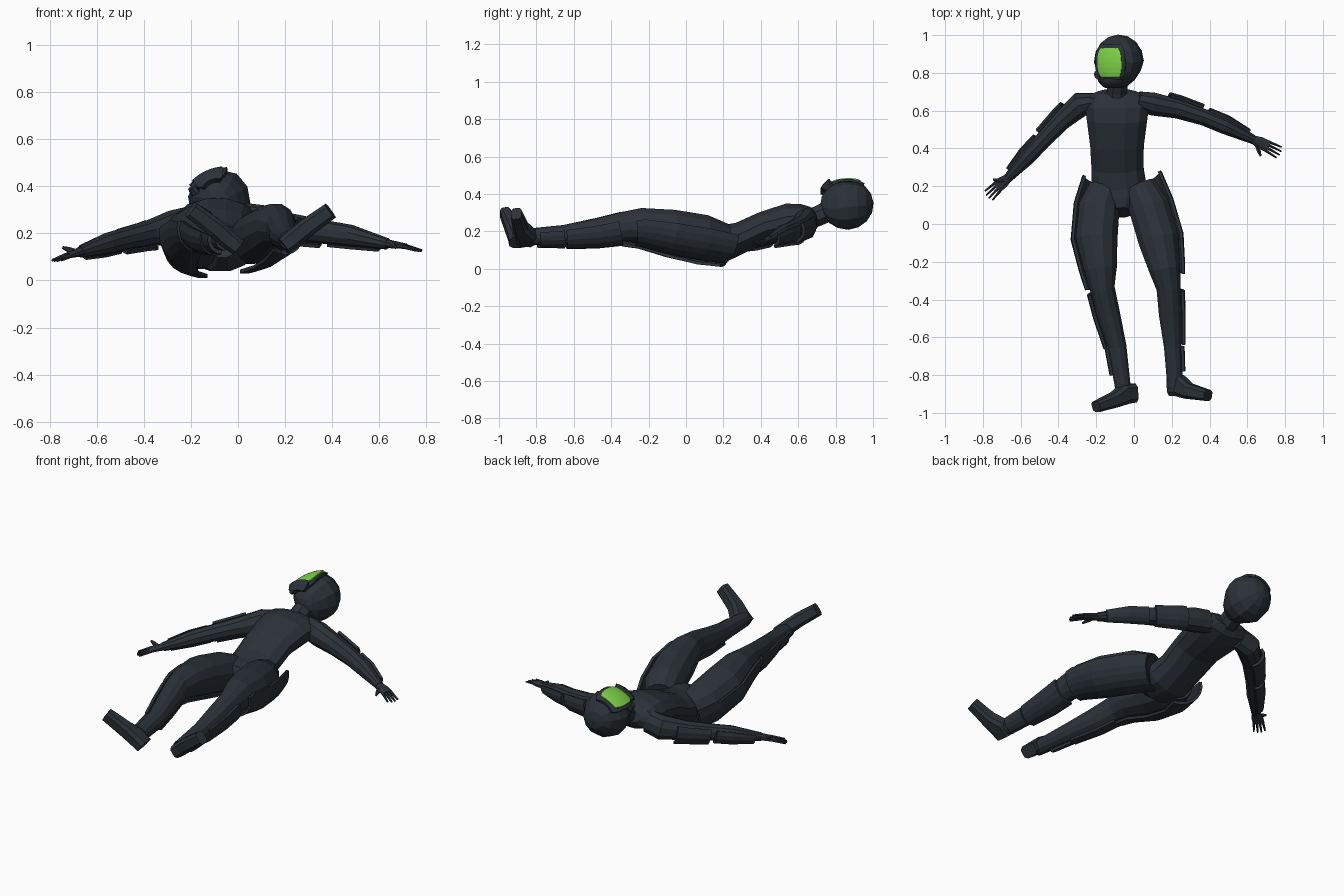
import bpy, bmesh, math
from mathutils import Vector as V

if "Cube" in bpy.data.objects:
    bpy.data.objects.remove(bpy.data.objects["Cube"])


def material(name, col):
    m = bpy.data.materials.new(name)
    m.diffuse_color = (*col, 1)
    m.use_nodes = True
    m.node_tree.nodes["Principled BSDF"].inputs["Base Color"].default_value = m.diffuse_color
    return m


DARK = material("dark_suit", (0.024, 0.032, 0.040))
GREEN = material("green_visor", (0.21, 0.66, 0.065))


def finish(name, bm, mat):
    bmesh.ops.recalc_face_normals(bm, faces=bm.faces)
    me = bpy.data.meshes.new(name)
    bm.to_mesh(me)
    bm.free()
    me.materials.append(mat)
    ob = bpy.data.objects.new(name, me)
    bpy.context.collection.objects.link(ob)
    return ob


def loft(name, pts, sides=10, arc=None, side=1, grow=0.0, up=(0, 0, 1), power=1.0):
    """Loft rings (x, y, z, half width, half height); arc in degrees gives an open shell."""
    bm = bmesh.new()
    rings = []
    cs = [V(p[:3]) for p in pts]
    n = sides
    for i, p in enumerate(pts):
        t = (cs[min(i + 1, len(cs) - 1)] - cs[max(i - 1, 0)]).normalized()
        u = t.cross(V(up)).normalized()
        v = u.cross(t)
        ring = []
        for k in range(n):
            if arc:
                a = math.radians(arc[0] + (arc[1] - arc[0]) * k / (n - 1))
            else:
                a = 2 * math.pi * (k + 0.5) / n
            c, s = math.cos(a), math.sin(a)
            c = math.copysign(abs(c) ** power, c)
            s = math.copysign(abs(s) ** power, s)
            ring.append(bm.verts.new(cs[i] + u * side * c * (p[3] + grow) + v * s * (p[4] + grow)))
        rings.append(ring)
    for a, b in zip(rings, rings[1:]):
        for k in range(n - 1 if arc else n):
            j = (k + 1) % n
            bm.faces.new((a[k], a[j], b[j], b[k]))
    if not arc:
        bm.faces.new(rings[0])
        bm.faces.new(rings[-1])
    ob = finish(name, bm, DARK)
    if arc:
        m = ob.modifiers.new("thickness", 'SOLIDIFY')
        m.thickness = 0.016
        m.offset = 0
    return ob


# Torso, from shoulders to crotch
loft("torso", [(-.09, .70, .275, .10, .04), (-.09, .675, .265, .17, .07), (-.09, .62, .26, .175, .09),
               (-.09, .55, .255, .165, .098), (-.09, .42, .225, .147, .085), (-.088, .30, .17, .142, .085),
               (-.08, .20, .135, .15, .10), (-.07, .12, .135, .14, .10), (-.067, .06, .16, .07, .07)], 12)
loft("neck", [(-.09, .65, .265, .075, .06), (-.09, .70, .28, .058, .058), (-.085, .79, .32, .06, .06)], 8)

# Arms: left is -x, right is +x
arms = {
    "left": (1, [(-.20, .645, .245, .05, .07), (-.28, .635, .225, .068, .072), (-.38, .55, .20, .054, .056),
                 (-.485, .44, .175, .046, .048), (-.56, .36, .155, .046, .046), (-.67, .24, .12, .025, .024)]),
    "right": (-1, [(.02, .655, .26, .05, .07), (.10, .635, .25, .064, .07), (.23, .61, .225, .054, .058),
                   (.37, .565, .205, .046, .05), (.48, .52, .19, .046, .046), (.635, .445, .155, .025, .024)]),
}


def between(a, b, f):
    return tuple(p + (q - p) * f for p, q in zip(a, b))


for nm, (s, p) in arms.items():
    loft(nm + "_arm", p, 10)
    loft(nm + "_upper_arm_pad", [between(p[1], p[2], .6), p[2], between(p[2], p[3], .85)],
         6, (35, -80), s, .014)
    loft(nm + "_forearm_pad", [between(p[3], p[4], .1), p[4], between(p[4], p[5], .75)],
         6, (30, -80), s, .006)

# Hands: palm, four spread fingers and a thumb
hands = {
    "left": ((-.665, .245, .122), (-.725, .195, .105), (-.775, .145, .083), (-.69, .225, .12), (-.745, .235, .14)),
    "right": ((.63, .448, .156), (.71, .41, .145), (.775, .375, .125), (.645, .435, .155), (.67, .36, .14)),
}
for nm, (w, k, tip, t0, t1) in hands.items():
    loft(nm + "_palm", [(*w, .024, .02), (*between(w, k, .5), .034, .016), (*k, .034, .012)], 8)
    across = (V(k) - V(w)).cross(V((0, 0, 1))).normalized()
    for i in range(4):
        o = (i - 1.5) * .016
        a = V(k) + across * o - (V(k) - V(w)) * .1
        b = V(tip) + across * o * 1.3 - (V(tip) - V(k)) * (.12 * abs(i - 1.5) - .06)
        loft(f"{nm}_finger_{i + 1}", [(*a, .009, .009), (*b, .005, .005)], 6)
    loft(nm + "_thumb", [(*t0, .014, .014), (*between(t0, t1, .6), .012, .011), (*t1, .006, .006)], 6)

# Legs with shell pads on the outer and rear sides
legs = {
    "left": (1, [(-.15, .19, .135, .09, .09), (-.185, .09, .155, .112, .112), (-.198, -.08, .195, .114, .112),
                 (-.178, -.24, .225, .09, .095), (-.168, -.34, .225, .068, .082), (-.135, -.48, .20, .064, .072),
                 (-.09, -.65, .18, .052, .056), (-.055, -.89, .17, .042, .042)]),
    "right": (-1, [(.03, .20, .155, .09, .09), (.08, .09, .18, .112, .112), (.13, -.08, .21, .112, .11),
                   (.163, -.24, .235, .086, .093), (.183, -.34, .225, .066, .08), (.192, -.48, .20, .062, .07),
                   (.205, -.65, .182, .048, .054), (.218, -.87, .17, .042, .042)]),
}
for nm, (s, p) in legs.items():
    loft(nm + "_leg", p, 12)
    start = between(p[0], p[1], -.2)
    start = (*start[:3], .115, .10)
    end = p[4] if nm == "left" else between(p[3], p[4], .4)
    loft(nm + "_thigh_pad", [start, p[1], p[2], p[3], end], 8, (15, -100), s, .016)
    loft(nm + "_calf_pad", [between(p[4], p[5], .12), p[5], between(p[5], p[6], .95)],
         7, (20, -110), s, .012)
    loft(nm + "_ankle_pad", [p[6], between(p[6], p[7], .6)], 6, (20, -90), s, .007)

# Boots: heel to toe, soles facing -y
loft("left_boot", [(.0, -.895, .14, .038, .052), (-.05, -.90, .18, .042, .056),
                   (-.10, -.93, .225, .042, .042), (-.20, -.968, .30, .038, .03)], 8, up=(0, 1, 0), power=.6)
loft("right_boot", [(.195, -.86, .145, .038, .052), (.24, -.855, .18, .042, .06),
                    (.29, -.885, .222, .042, .043), (.392, -.908, .295, .038, .03)], 8, up=(0, 1, 0), power=.6)

# Head, turned toward -x and looking up
C = V((-.08, .86, .343))
N = V((-.42, -.06, .9)).normalized()
S = V((0, 1, 0)).cross(N).normalized()
H = N.cross(S)


def flat_face(c):
    """Head depth along the gaze: round at the back, nearly flat at the face."""
    return c * .136 if c < .72 else .098 + (c - .72) * .06


def on_head(a, b, lift):
    """Point on the head at side angle a and height angle b (degrees)."""
    a, b = math.radians(a), math.radians(b)
    return (C + S * math.sin(a) * math.cos(b) * .130 + H * math.sin(b) * .142
            + N * (flat_face(math.cos(a) * math.cos(b)) + lift))


bm = bmesh.new()
bmesh.ops.create_uvsphere(bm, u_segments=12, v_segments=8, radius=1)
for v in bm.verts:
    x, y, z = v.co
    jaw = 1 - .25 * max(0, -z)
    v.co = C + S * x * .132 * jaw + N * flat_face(y) + H * z * .143
finish("hood", bm, DARK)


def face_plate(name, aw, b0, b1, lift, thick, mat):
    bm = bmesh.new()
    n = 6
    g = [[bm.verts.new(on_head(aw * (2 * i / n - 1) * (.86 if j in (0, n) else 1), b0 + (b1 - b0) * j / n, lift))
          for i in range(n + 1)] for j in range(n + 1)]
    for j in range(n):
        for i in range(n):
            bm.faces.new((g[j][i], g[j][i + 1], g[j + 1][i + 1], g[j + 1][i]))
    ob = finish(name, bm, mat)
    m = ob.modifiers.new("thickness", 'SOLIDIFY')
    m.thickness = thick
    m.offset = 0


# Visor, its dark frame and the chin guard
face_plate("visor_frame", 42, -42, 43, .005, .014, DARK)
face_plate("visor", 33, -31, 34, .014, .008, GREEN)
face_plate("chin_guard", 38, -58, -33, .018, .035, DARK)

# Breathing filter on the cheek
a, b = on_head(-42, -26, -.02), on_head(-46, -28, .018)
loft("filter", [(*a, .028, .022), (*b, .024, .018)], 8)
